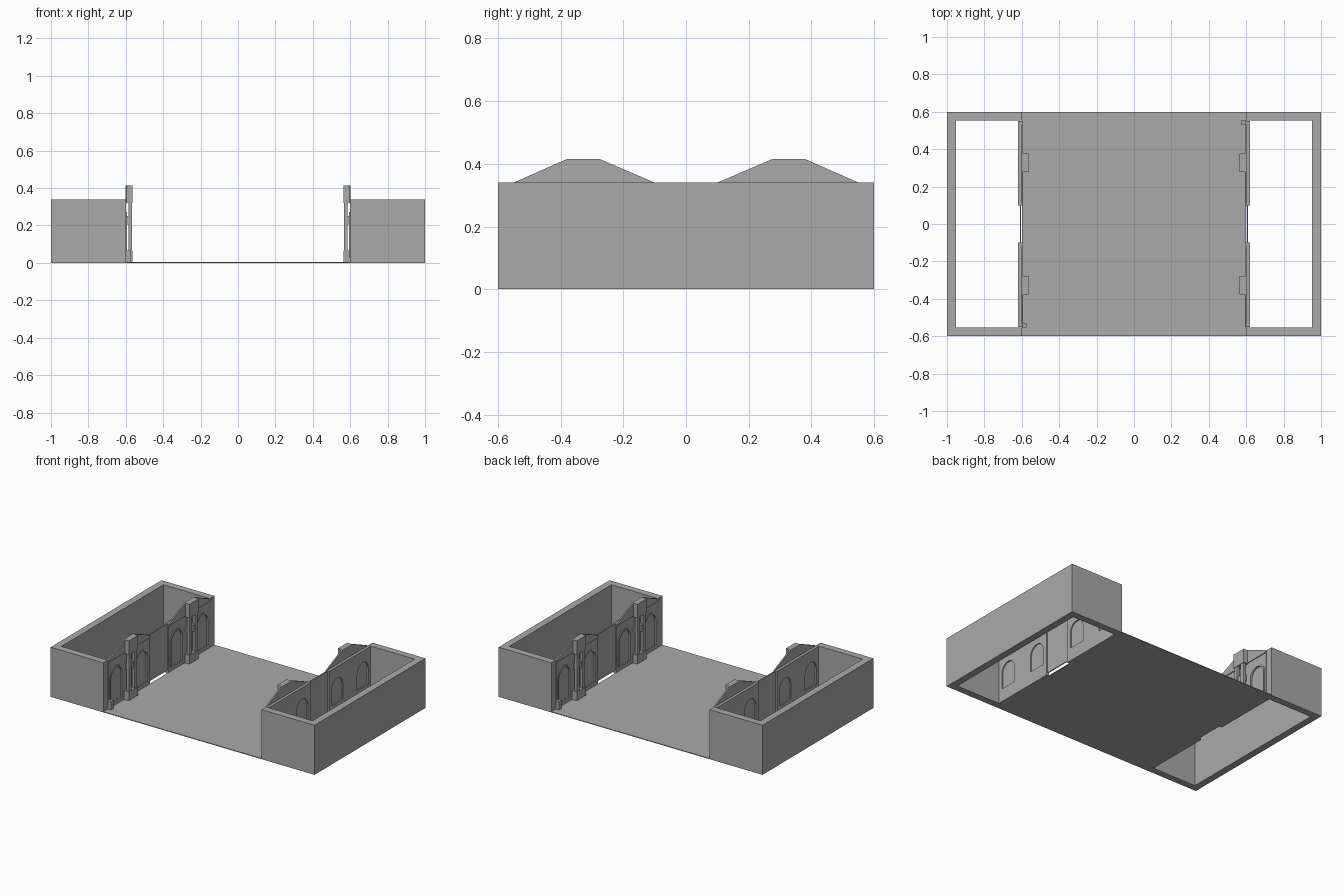
import bpy, bmesh, math

cube = bpy.data.objects.get("Cube")
if cube:
    bpy.data.objects.remove(cube, do_unlink=True)

GREY = (0.4, 0.4, 0.4, 1)
stone = bpy.data.materials.new("stone_grey")
stone.use_nodes = True
stone.diffuse_color = GREY
stone.node_tree.nodes["Principled BSDF"].inputs["Base Color"].default_value = GREY
stone.node_tree.nodes["Principled BSDF"].inputs["Roughness"].default_value = 0.9


def prism(name, pts, axis, a, b, turn=1):
    """Extrude a 2D outline: (y, z) along x, or (x, y) along z. turn=-1 spins it half round."""
    def place(p, d):
        v = (d, p[0], p[1]) if axis == "x" else (p[0], p[1], d)
        return (turn * v[0], turn * v[1], v[2])
    bm = bmesh.new()
    low = [bm.verts.new(place(p, a)) for p in pts]
    high = [bm.verts.new(place(p, b)) for p in pts]
    bm.faces.new(low)
    bm.faces.new(high)
    n = len(pts)
    for i in range(n):
        j = (i + 1) % n
        bm.faces.new((low[i], low[j], high[j], high[i]))
    bmesh.ops.recalc_face_normals(bm, faces=bm.faces)
    mesh = bpy.data.meshes.new(name)
    bm.to_mesh(mesh)
    bm.free()
    mesh.materials.append(stone)
    obj = bpy.data.objects.new(name, mesh)
    bpy.context.collection.objects.link(obj)
    return obj


def box(name, x, y, z, turn=1):
    pts = [(y[0], z[0]), (y[1], z[0]), (y[1], z[1]), (y[0], z[1])]
    return prism(name, pts, "x", x[0], x[1], turn)


def arch(center, radius, foot, spring, steps=12):
    """Outline of a round arch, from its low-y foot over to its high-y foot."""
    curve = [(center - radius * math.cos(math.pi * i / steps),
              spring + radius * math.sin(math.pi * i / steps)) for i in range(steps + 1)]
    return [(center - radius, foot)] + curve + [(center + radius, foot)]


TOP = 0.34
SPRING = 0.2
R = 0.06


def arcade(name, centers, y0, y1, x0, x1, foot, turn):
    """Wall layer pierced by round arches that stand on a sill."""
    pts = [(y0, foot)]
    for c in centers:
        pts += arch(c, R, foot, SPRING)
    pts += [(y1, foot), (y1, TOP), (y0, TOP)]
    prism(name, pts, "x", x0, x1, turn)
    box(name + "_sill", (x0, x1), (y0, y1), (0, foot), turn)


def facade_half(side, end, m, turn):
    """Half of a facade; m = 1 or -1 chooses the end along y."""
    tag = f"{side}_{end}_"
    span = lambda a, b: tuple(sorted((m * a, m * b)))
    y0, y1 = span(0.10, 0.55)
    centers = sorted((m * 0.19, m * 0.465))

    # arcaded wall, blind panel between its two faces
    arcade(tag + "inner_arcade", centers, y0, y1, 0.598, 0.607, 0.03, turn)
    box(tag + "blind_panel", (0.607, 0.612), (y0, y1), (0, TOP), turn)
    arcade(tag + "outer_arcade", centers, y0, y1, 0.612, 0.62, 0.09, turn)

    # raised mouldings round the arches
    for i, c in enumerate(centers):
        ring = arch(c, R + 0.012, 0.03, SPRING) + arch(c, R, 0.03, SPRING)[::-1]
        prism(f"{tag}arch_moulding_{i}", ring, "x", 0.594, 0.598, turn)

    # stepped gable plate
    gable = [(m * y, z) for y, z in
             ((0.10, TOP), (0.10, 0.325), (0.55, 0.325), (0.55, TOP), (0.38, 0.415), (0.275, 0.415))]
    prism(tag + "gable", gable, "x", 0.593, 0.602, turn)

    # pier: plinth, paired shafts, tie block and crowning block
    c = 0.328
    box(tag + "pier_plinth", (0.563, 0.6), span(c - 0.05, c + 0.05), (0, 0.065), turn)
    for i, d in enumerate((-0.03, 0.03)):
        box(f"{tag}pier_shaft_{i}", (0.566, 0.585), span(c + d - 0.013, c + d + 0.013),
            (0.065, 0.325), turn)
    box(tag + "pier_tie", (0.572, 0.6), span(c - 0.035, c + 0.035), (0.205, 0.25), turn)
    box(tag + "pier_crown", (0.563, 0.602), span(c - 0.05, c + 0.05), (0.32, 0.415), turn)


# floor between the two wings
box("floor", (-0.6, 0.6), (-0.6, 0.6), (0, 0.005))

# the wings are the same shape, turned half round
for side, turn in (("left", 1), ("right", -1)):
    shell = [(0.6, -0.6), (1, -0.6), (1, 0.6), (0.6, 0.6),
             (0.6, 0.553), (0.952, 0.553), (0.952, -0.553), (0.6, -0.553)]
    prism(side + "_wing_walls", shell, "z", 0, TOP, turn)
    for end, m in (("far", 1), ("near", -1)):
        facade_half(side, end, m, turn)
    box(side + "_middle_panel", (0.603, 0.61), (-0.1, 0.1), (0.02, TOP), turn)
    box(side + "_corner_block", (0.574, 0.6), (0.53, 0.553), (0, 0.065), turn)
